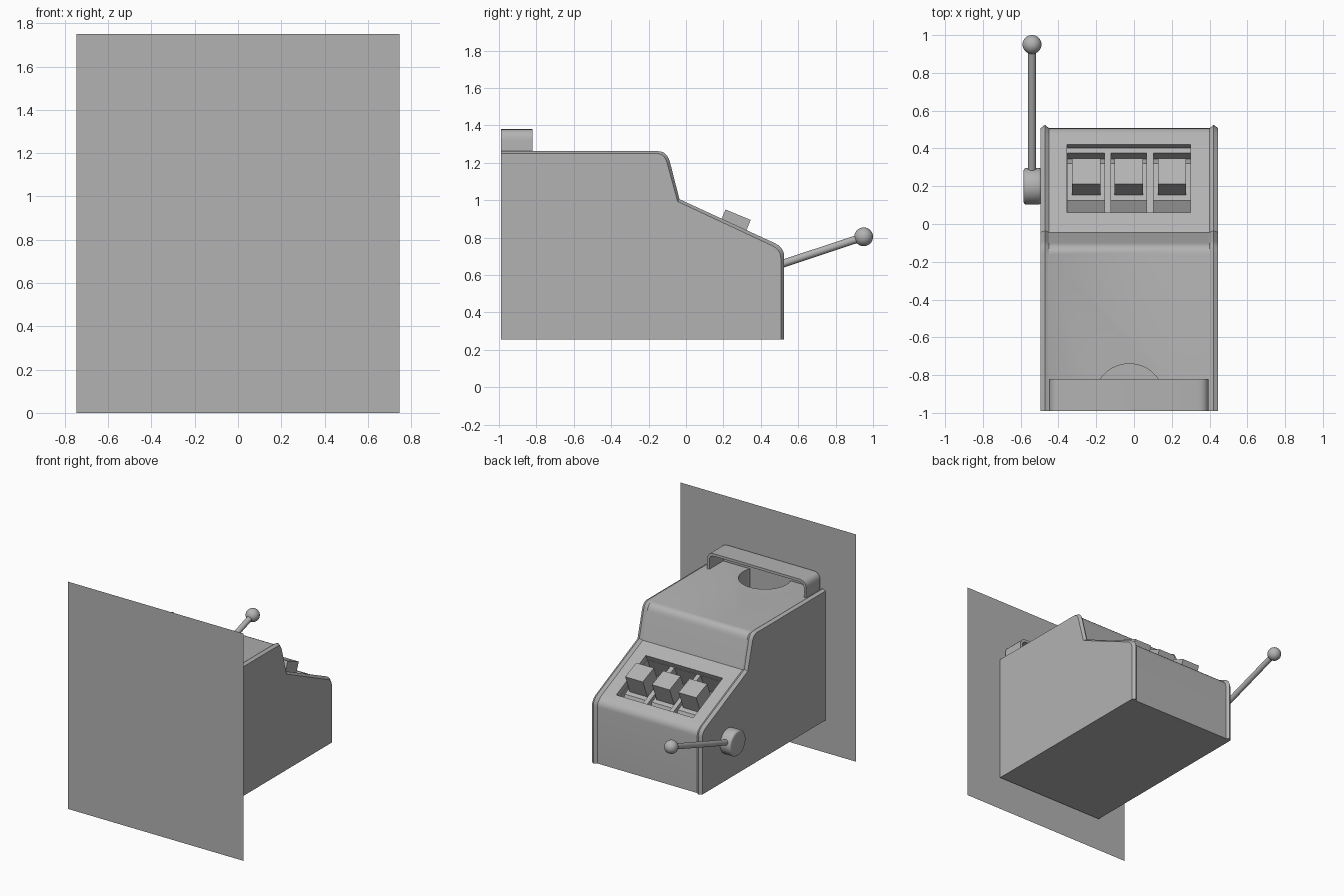
import bpy, bmesh, math
from mathutils import Vector, Matrix

if "Cube" in bpy.data.objects:
    bpy.data.objects.remove(bpy.data.objects["Cube"])

grey = bpy.data.materials.new("plain grey")
grey.diffuse_color = (0.45, 0.45, 0.45, 1)
grey.use_nodes = True
grey.node_tree.nodes["Principled BSDF"].inputs["Base Color"].default_value = grey.diffuse_color


def finish(name, bm, smooth=None):
    bmesh.ops.recalc_face_normals(bm, faces=bm.faces)
    me = bpy.data.meshes.new(name)
    bm.to_mesh(me)
    bm.free()
    ob = bpy.data.objects.new(name, me)
    bpy.context.collection.objects.link(ob)
    me.materials.append(grey)
    if smooth:
        bpy.ops.object.select_all(action='DESELECT')
        ob.select_set(True)
        bpy.context.view_layer.objects.active = ob
        bpy.ops.object.shade_smooth_by_angle(angle=math.radians(smooth))
    return ob


def box(name, lo, hi, frame=Matrix()):
    bm = bmesh.new()
    lo, hi = Vector(lo), Vector(hi)
    m = frame @ Matrix.Translation((lo + hi) / 2) @ Matrix.Diagonal((*(hi - lo), 1))
    bmesh.ops.create_cube(bm, size=1, matrix=m)
    return finish(name, bm)


def rod(name, a, b, r, sides=32, smooth=40, bevel=0):
    a, b = Vector(a), Vector(b)
    d = b - a
    bm = bmesh.new()
    m = Matrix.Translation((a + b) / 2) @ d.to_track_quat('Z', 'Y').to_matrix().to_4x4()
    bmesh.ops.create_cone(bm, cap_ends=True, segments=sides, radius1=r, radius2=r,
                          depth=d.length, matrix=m)
    if bevel:
        rims = [e for e in bm.edges if any(len(f.verts) > 4 for f in e.link_faces)]
        bmesh.ops.bevel(bm, geom=rims, offset=bevel, segments=3, affect='EDGES', profile=0.5)
    return finish(name, bm, smooth)


def cut(target, cutter):
    mod = target.modifiers.new("cut", 'BOOLEAN')
    mod.operation = 'DIFFERENCE'
    mod.solver = 'EXACT'
    mod.object = cutter
    bpy.context.view_layer.objects.active = target
    bpy.ops.object.modifier_apply(modifier=mod.name)
    bpy.data.objects.remove(cutter)


def corner(p, a, b, n=5):
    """Rounded corner at p running from a to b."""
    p, a, b = Vector(p), Vector(a), Vector(b)
    return [a * (1 - t) ** 2 + p * 2 * t * (1 - t) + b * t * t
            for t in (i / n for i in range(n + 1))]


# Backing board
bm = bmesh.new()
bm.faces.new([bm.verts.new((x, -1, z)) for x, z in
              ((-0.747, 0), (0.747, 0), (0.747, 1.75), (-0.747, 1.75))])
finish("backing_board", bm)

# Cabinet: side profile lofted across the width, with a raised ridge near each side
ridge = ([Vector((-0.99, 0.255)), Vector((-0.99, 1.262))]
         + corner((-0.1, 1.262), (-0.15, 1.262), (-0.085, 1.2))
         + [Vector((-0.035, 1.005))]
         + corner((0.525, 0.745), (0.475, 0.77), (0.525, 0.7))
         + [Vector((0.525, 0.255))])
inner = ([Vector((-0.99, 0.255)), Vector((-0.99, 1.25))]
         + corner((-0.113, 1.25), (-0.16, 1.25), (-0.1, 1.195))
         + [Vector((-0.045, 0.993))]
         + corner((0.507, 0.733), (0.46, 0.757), (0.507, 0.69))
         + [Vector((0.507, 0.255))])
sections = [(-0.495, inner), (-0.472, ridge), (-0.45, inner),
            (0.4, inner), (0.422, ridge), (0.445, inner)]
bm = bmesh.new()
loops = [[bm.verts.new((x, p.x, p.y)) for p in prof] for x, prof in sections]
for la, lb in zip(loops, loops[1:]):
    for i in range(len(la)):
        j = (i + 1) % len(la)
        bm.faces.new((la[i], la[j], lb[j], lb[i]))
bm.faces.new(loops[0])
bm.faces.new(loops[-1])
cabinet = finish("cabinet", bm, 30)

# Display recess and three reel pockets, cut square to the sloping front
slope = Matrix.Translation((0, 0.24, 0.859)) @ Matrix.Rotation(math.radians(-25.2), 4, 'X')
slots = [(-0.352, -0.155), (-0.122, 0.067), (0.104, 0.298)]
cut(cabinet, box("recess_cutter", (-0.355, -0.198, -0.042), (0.3, 0.198, 0.1), slope))
for x0, x1 in slots:
    cut(cabinet, box("pocket_cutter", (x0, -0.196, -0.2), (x1, 0.17, 0.05), slope))

# Round opening in the top that breaks through the back
cut(cabinet, rod("hole_cutter", (-0.025, -0.925, 0.7), (-0.025, -0.925, 1.4), 0.185, 48, None))
bpy.context.view_layer.objects.active = cabinet
bpy.ops.object.select_all(action='DESELECT')
cabinet.select_set(True)
bpy.ops.object.shade_smooth_by_angle(angle=math.radians(30))

# Eight-sided reels, each carrying a block
tilt = math.radians(22.5)
reel_frame = Matrix.Translation((0, 0.124, 0.549)) @ Matrix.Rotation(-tilt, 4, 'X')
for x0, x1 in slots:
    bm = bmesh.new()
    ends = []
    for x in (x0, x1):
        ends.append([bm.verts.new(reel_frame @ Vector((x, 0.276 * math.sin(a), 0.276 * math.cos(a))))
                     for a in (tilt + k * math.pi / 4 for k in range(8))])
    for i in range(8):
        j = (i + 1) % 8
        bm.faces.new((ends[0][i], ends[0][j], ends[1][j], ends[1][i]))
    for e in ends:
        bm.faces.new(e)
    finish("reel", bm)
    mid = (x0 + x1) / 2
    box("reel_block", (mid - 0.075, -0.073, 0.245), (mid + 0.075, 0.073, 0.404), reel_frame)

# Carrying handle: thin bent strip
def strip(x0, x1, top, r):
    return ([Vector((x0, 1.245))] + corner((x0, top), (x0, top - r), (x0 + r, top))
            + corner((x1, top), (x1 - r, top), (x1, top - r)) + [Vector((x1, 1.245))])


outside = strip(-0.45, 0.395, 1.38, 0.06)
inside = strip(-0.43, 0.375, 1.36, 0.042)
bm = bmesh.new()
rows = [[bm.verts.new((p.x, y, p.y)) for p in pts]
        for pts, y in ((outside, -0.99), (outside, -0.82), (inside, -0.82), (inside, -0.99))]
for k in range(4):
    a, b = rows[k], rows[(k + 1) % 4]
    for i in range(len(a) - 1):
        bm.faces.new((a[i], a[i + 1], b[i + 1], b[i]))
for i in (0, -1):
    bm.faces.new([r[i] for r in rows])
finish("carrying_handle", bm, 35)

# Pull lever on the side
rod("lever_pivot", (-0.585, 0.2, 0.555), (-0.49, 0.2, 0.555), 0.097, 40, 50, 0.015)
rod("lever_arm", (-0.54, 0.2, 0.555), (-0.54, 0.95, 0.804), 0.021, 20)
bm = bmesh.new()
bmesh.ops.create_uvsphere(bm, u_segments=32, v_segments=16, radius=0.05,
                          matrix=Matrix.Translation((-0.54, 0.95, 0.804)))
finish("lever_knob", bm, 60)
